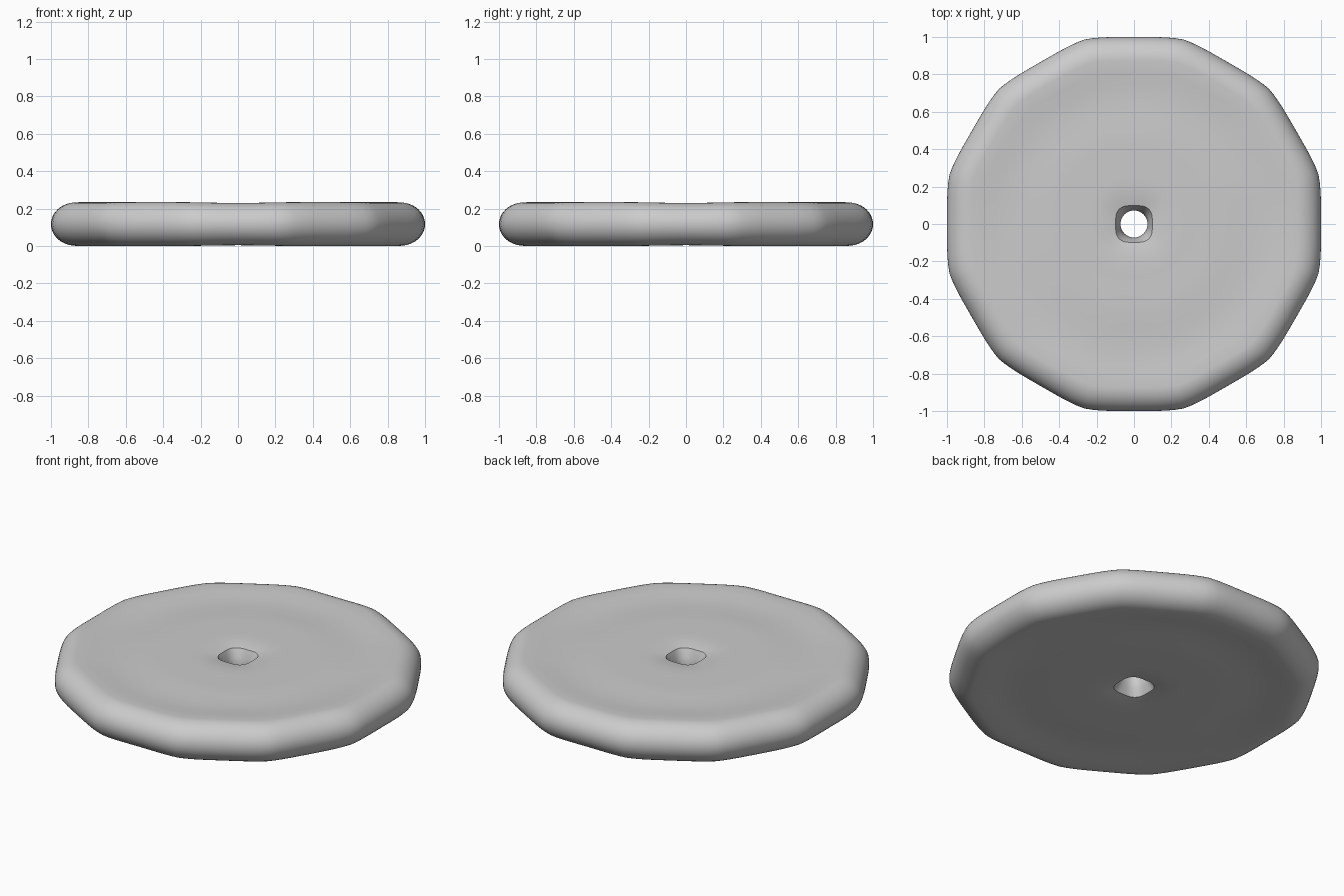
import bpy, bmesh, math

cube = bpy.data.objects.get("Cube")
if cube:
    bpy.data.objects.remove(cube, do_unlink=True)

SEGMENTS = 144
MID = 0.1175          # half the thickness
STEP = math.radians(30)

grey = bpy.data.materials.new("mid_grey")
grey.use_nodes = True
colour = (0.6, 0.6, 0.6, 1)
grey.diffuse_color = colour
grey.node_tree.nodes["Principled BSDF"].inputs["Base Color"].default_value = colour


def twelve_sided(a):
    """Radius factor of a twelve-sided outline with softened corners."""
    d = abs((a + STEP / 2) % STEP - STEP / 2)
    return 1 / math.cos(d) - 0.014 * (2 * d / STEP) ** 4


def squarish(a):
    """Radius factor of the rounded square hole."""
    return 1 + 0.14 * math.sin(2 * a) ** 2


# Upper half section (radius, height above the middle): hole, gentle ripples, round rim
upper = [(0.072, 0.0), (0.08, 0.05), (0.098, 0.096), (0.14, 0.104), (0.2, 0.109),
         (0.27, 0.11), (0.34, 0.109), (0.43, 0.111), (0.49, 0.11), (0.56, 0.107),
         (0.63, 0.104), (0.69, 0.104), (0.75, 0.107), (0.81, 0.113)]
for i in range(11):
    t = math.pi / 2 * (1 - i / 10)
    upper.append((0.875 + 0.125 * math.cos(t), MID * math.sin(t)))
lower = [(r, -h) for r, h in reversed(upper[1:-1])]
section = upper + lower

bm = bmesh.new()
rings = []
for r, h in section:
    ring = []
    rim = min(max((r - 0.45) / 0.45, 0), 1)
    lip = min(max((0.3 - r) / 0.2, 0), 1) * min(abs(h) / 0.09, 1)
    for k in range(SEGMENTS):
        a = math.tau * k / SEGMENTS
        f = 1 + rim * (twelve_sided(a) - 1) + lip * (squarish(a) - 1)
        # the rim is slightly thinner where it crosses the axes
        z = h * (1 - 0.04 * rim * max(math.cos(4 * a), 0) ** 2)
        ring.append(bm.verts.new((r * f * math.cos(a), r * f * math.sin(a), MID + z)))
    rings.append(ring)
for i, ring in enumerate(rings):
    after = rings[(i + 1) % len(rings)]
    for k in range(SEGMENTS):
        n = (k + 1) % SEGMENTS
        bm.faces.new((ring[k], after[k], after[n], ring[n]))
bmesh.ops.recalc_face_normals(bm, faces=bm.faces)

mesh = bpy.data.meshes.new("disc")
bm.to_mesh(mesh)
bm.free()
mesh.materials.append(grey)
disc = bpy.data.objects.new("disc", mesh)
bpy.context.collection.objects.link(disc)
bpy.context.view_layer.objects.active = disc
disc.select_set(True)
bpy.ops.object.shade_smooth_by_angle(angle=math.radians(35))
